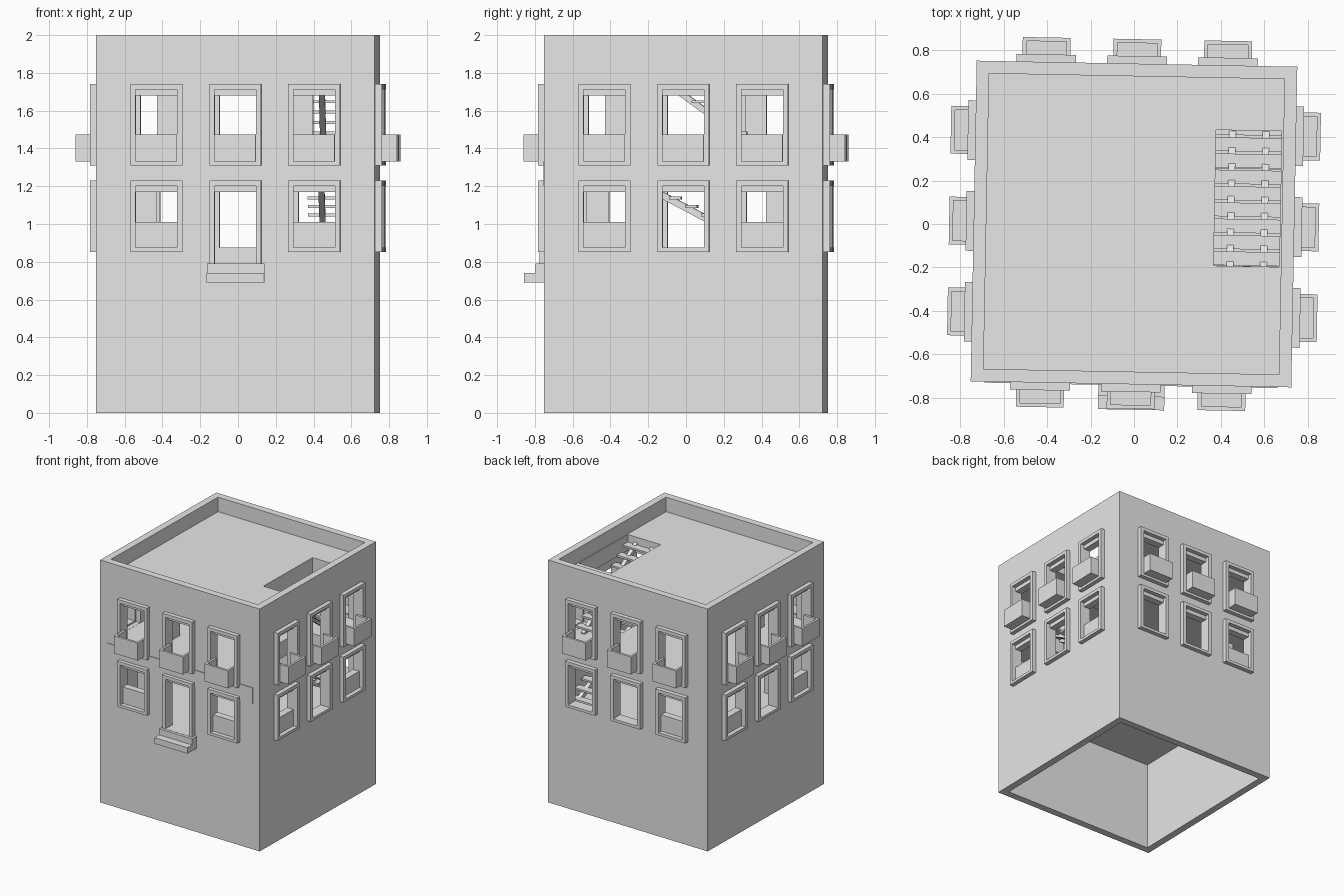
import bpy, bmesh, math
from mathutils import Matrix

old = bpy.data.objects.get("Cube")
if old:
    bpy.data.objects.remove(old)

GREY = (0.8, 0.8, 0.8, 1)
mat = bpy.data.materials.new("plain grey")
mat.use_nodes = True
mat.diffuse_color = GREY
mat.node_tree.nodes["Principled BSDF"].inputs["Base Color"].default_value = GREY

TURN = math.radians(-1.08)      # the whole house stands slightly turned
H, INNER = 0.738, 0.68          # half width outside and inside
BAYS = (-0.418, 0, 0.418)
HALF, TRIM = 0.11, 0.0275       # half opening width, trim width


def side_matrix(k):
    return Matrix.Rotation(TURN + k * math.pi / 2, 4, "Z")


def add_box(bm, x0, x1, y0, y1, z0, z1):
    size = Matrix.Diagonal((x1 - x0, y1 - y0, z1 - z0, 1))
    mid = Matrix.Translation(((x0 + x1) / 2, (y0 + y1) / 2, (z0 + z1) / 2))
    return bmesh.ops.create_cube(bm, size=1, matrix=mid @ size)["verts"]


def finish(bm, name, k=0):
    bm.transform(side_matrix(k))
    bmesh.ops.recalc_face_normals(bm, faces=bm.faces)
    mesh = bpy.data.meshes.new(name)
    bm.to_mesh(mesh)
    bm.free()
    mesh.materials.append(mat)
    obj = bpy.data.objects.new(name, mesh)
    bpy.context.collection.objects.link(obj)
    return obj


def boxes(name, *dims, k=0):
    bm = bmesh.new()
    for d in dims:
        add_box(bm, *d)
    return finish(bm, name, k)


def apply(obj, kind, **settings):
    mod = obj.modifiers.new(kind, kind)
    for key, value in settings.items():
        setattr(mod, key, value)
    bpy.context.view_layer.objects.active = obj
    bpy.ops.object.modifier_apply(modifier=mod.name)


def cut(obj, cutter):
    cutter.hide_render = True
    apply(obj, "BOOLEAN", operation="DIFFERENCE", solver="EXACT", object=cutter)
    bpy.data.objects.remove(cutter)


def frame(name, k, x, z0, z1, sill):
    """Raised trim around an opening, as a rectangular ring."""
    bm = bmesh.new()
    loops = []
    for w, lo, hi in ((HALF + TRIM, z0, z1), (HALF, z0 + sill, z1 - TRIM)):
        for y in (-H - 0.035, -H + 0.01):
            corners = ((x - w, lo), (x + w, lo), (x + w, hi), (x - w, hi))
            loops.append([bm.verts.new((cx, y, cz)) for cx, cz in corners])
    for a, b in ((0, 2), (2, 3), (3, 1), (1, 0)):
        for i in range(4):
            j = (i + 1) % 4
            bm.faces.new((loops[a][i], loops[a][j], loops[b][j], loops[b][i]))
    finish(bm, name, k)


def balcony(k, x):
    """Open-topped tray hung in front of an upper opening."""
    bm = bmesh.new()
    add_box(bm, x - HALF, x + HALF, -0.851, -H + 0.02, 1.33, 1.475)
    bm.normal_update()
    gone = [f for f in bm.faces if f.normal.z > 0.5 or f.normal.y > 0.5]
    bmesh.ops.delete(bm, geom=gone, context="FACES")
    bm.normal_update()
    obj = finish(bm, "balcony", k)
    # the open tray is thickened towards its inside
    mesh = obj.data
    floor = min(mesh.polygons, key=lambda p: p.center.z)
    if floor.normal.z > 0:
        mesh.flip_normals()
    apply(obj, "SOLIDIFY", thickness=0.018, offset=-1, use_even_offset=True)


# Outer walls, open below and above
walls = boxes("walls", (-H, H, -H, H, 0, 2))
cut(walls, boxes("wall_hollow", (-INNER, INNER, -INNER, INNER, -0.1, 2.1)))

# Openings, trims and balconies on all four sides
for k in range(4):
    holes = []
    for i, x in enumerate(BAYS):
        door = k == 0 and i == 1
        half_closed = i != 1 and not (k == 2 and i == 0)
        low = 0.79 if door else 1.01 if half_closed else 0.875
        for z0, z1 in ((low, 1.17), (1.335, 1.68)):
            holes.append((x - HALF, x + HALF, -H - 0.1, -INNER + 0.1, z0, z1))
        if door:
            frame("door_frame", k, x, 0.79, 1.23, 0.002)
        else:
            frame("lower_window_frame", k, x, 0.853, 1.23, 0.022)
        frame("upper_window_frame", k, x, 1.31, 1.74, 0.022)
        balcony(k, x)
    cut(walls, boxes("opening_cutter", *holes, k=k))

# Front steps
boxes("entrance_steps", (-0.15, 0.155, -0.795, -H + 0.02, 0.74, 0.79),
      (-0.15, 0.155, -0.855, -H + 0.02, 0.69, 0.74))

# Shallow floor band on the front
boxes("front_band", (-0.675, 0.675, -H - 0.005, -H + 0.01, 1.2, 1.334),
      (-0.675, -0.555, -H - 0.005, -H + 0.01, 0.88, 1.2))

# Floors and roof, with stair wells
E = INNER + 0.015
boxes("ground_floor", (-E, E, -E, E, 0.73, 0.789))
upper_floor = boxes("upper_floor", (-E, E, -E, E, 1.2, 1.334))
cut(upper_floor, boxes("well_cutter", (0.37, 0.672, -0.4, 0.3, 1.1, 1.5)))
roof = boxes("roof", (-E, E, -E, E, 1.75, 1.88))
cut(roof, boxes("roof_cutter", (0.37, 0.672, -0.185, 0.44, 1.6, 2)))


def stair(name, y, z, run, rise, count):
    """Flight of open treads on two sloping stringers, from the top down."""
    treads = [(0.37, 0.672, y + run * j - 0.032, y + run * j + 0.032,
               z - rise * j - 0.015, z - rise * j) for j in range(count)]
    boxes(name + "_treads", *treads)
    bm = bmesh.new()
    length = run * (count - 0.5)
    for x in (0.445, 0.6):
        for v in add_box(bm, x - 0.016, x + 0.016, -run / 2, length, -0.05, -0.01):
            v.co.z += z - v.co.y * rise / run
            v.co.y += y
    finish(bm, name + "_stringers")


stair("upper_stair", -0.15, 1.82, 0.075, 0.055, 9)
stair("lower_stair", -0.3, 1.28, 0.085, 0.045, 11)

# Inside posts on both storeys
for x, y in ((-0.365, -0.365), (-0.365, 0.365), (0.35, -0.365)):
    boxes("upper_post", (x - 0.055, x + 0.055, y - 0.055, y + 0.055, 1.33, 1.76))
for y in (-0.475, 0.475):
    boxes("lower_post", (-0.54, -0.42, y - 0.06, y + 0.06, 0.78, 1.21))
